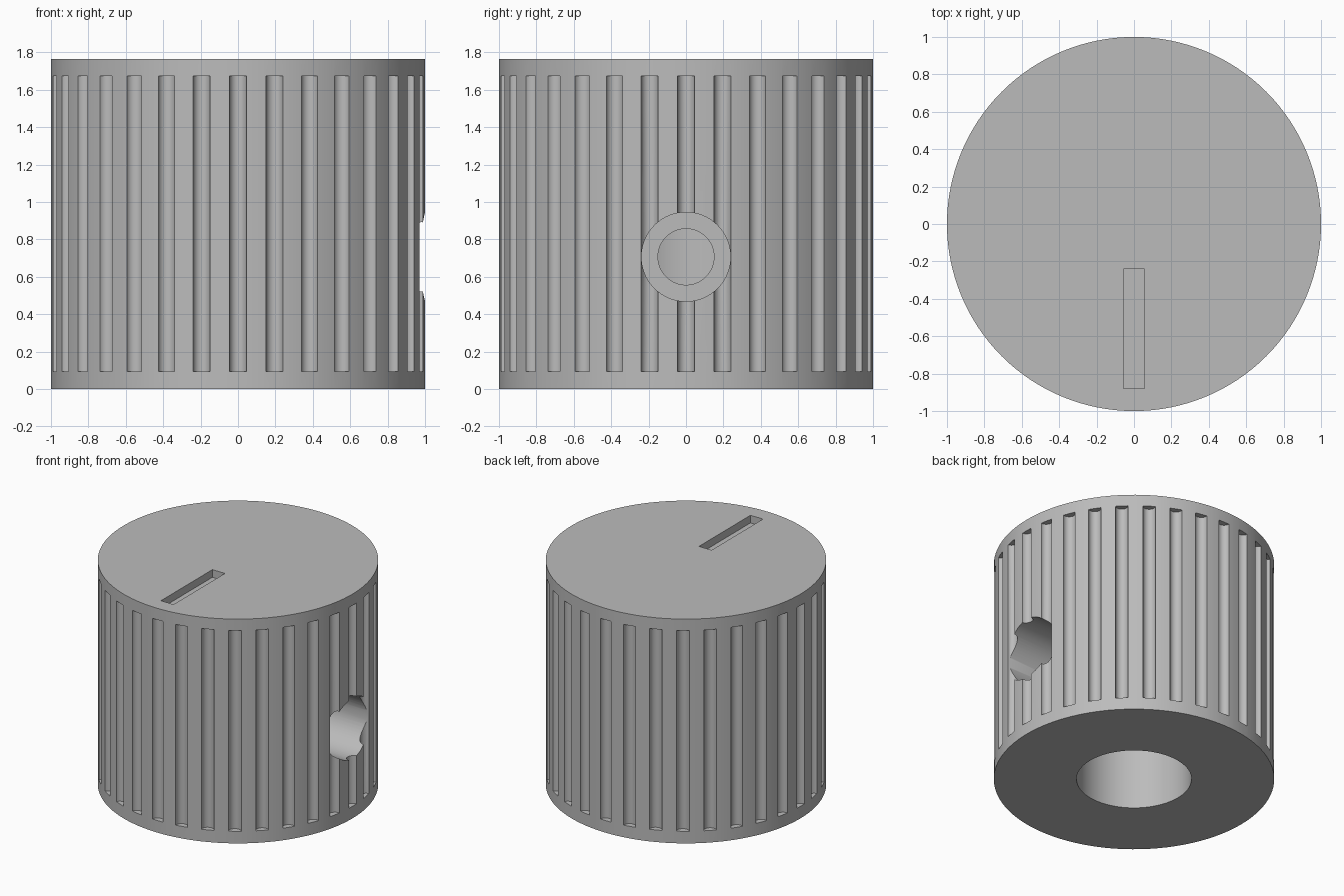
import bpy, bmesh
from math import radians, pi, cos, sin
from mathutils import Matrix, Vector

cube = bpy.data.objects.get("Cube")
if cube:
    bpy.data.objects.remove(cube, do_unlink=True)

HEIGHT = 1.765
FLUTES = 32
SCREW_Z = 0.707

grey = bpy.data.materials.new("plain grey")
grey.use_nodes = True
grey.diffuse_color = (0.5, 0.5, 0.5, 1)
grey.node_tree.nodes["Principled BSDF"].inputs["Base Color"].default_value = (0.5, 0.5, 0.5, 1)


def add_cylinder(bm, radius, start, end, segments):
    """Capped cylinder running from start to end."""
    start, end = Vector(start), Vector(end)
    axis = end - start
    turn = axis.to_track_quat('Z', 'Y').to_matrix().to_4x4()
    bmesh.ops.create_cone(bm, cap_ends=True, segments=segments, radius1=radius,
                          radius2=radius, depth=axis.length,
                          matrix=Matrix.Translation((start + end) / 2) @ turn)


def make_object(name, bm):
    mesh = bpy.data.meshes.new(name)
    bm.to_mesh(mesh)
    bm.free()
    mesh.materials.append(grey)
    obj = bpy.data.objects.new(name, mesh)
    bpy.context.collection.objects.link(obj)
    return obj


def cut(target, name, bm):
    """Subtract a temporary shape from the target."""
    cutter = make_object(name, bm)
    cutter.hide_render = True
    mod = target.modifiers.new(name, 'BOOLEAN')
    mod.operation = 'DIFFERENCE'
    mod.solver = 'EXACT'
    mod.object = cutter
    bpy.ops.object.modifier_apply(modifier=mod.name)
    bpy.data.objects.remove(cutter, do_unlink=True)


# Solid knob body
bm = bmesh.new()
add_cylinder(bm, 1, (0, 0, 0), (0, 0, HEIGHT), 128)
knob = make_object("knob_body", bm)
bpy.context.view_layer.objects.active = knob
knob.select_set(True)

# Grip flutes around the side, stopping short of both rims
bm = bmesh.new()
for i in range(FLUTES):
    a = 2 * pi * i / FLUTES
    add_cylinder(bm, 0.046, (cos(a), sin(a), 0.095), (cos(a), sin(a), 1.675), 24)
cut(knob, "flute_cutter", bm)

# Blind shaft bore from below
bm = bmesh.new()
add_cylinder(bm, 0.41, (0, 0, -0.1), (0, 0, 1.3), 96)
cut(knob, "bore_cutter", bm)

# Set screw hole on the side: wide counterbore, then a narrow hole to the bore
for name, radius, inner, outer in (("counterbore_cutter", 0.238, 0.55, 1.2),
                                   ("screw_hole_cutter", 0.15, 0.2, 0.8)):
    bm = bmesh.new()
    add_cylinder(bm, radius, (inner, 0, SCREW_Z), (outer, 0, SCREW_Z), 64)
    cut(knob, name, bm)

# Pointer slot in the top face
bm = bmesh.new()
bmesh.ops.create_cube(bm, size=1, matrix=Matrix.Translation((0, -0.56, HEIGHT))
                      @ Matrix.Diagonal((0.11, 0.64, 0.12, 1)))
cut(knob, "pointer_slot_cutter", bm)

bpy.ops.object.shade_smooth_by_angle(angle=radians(30))
